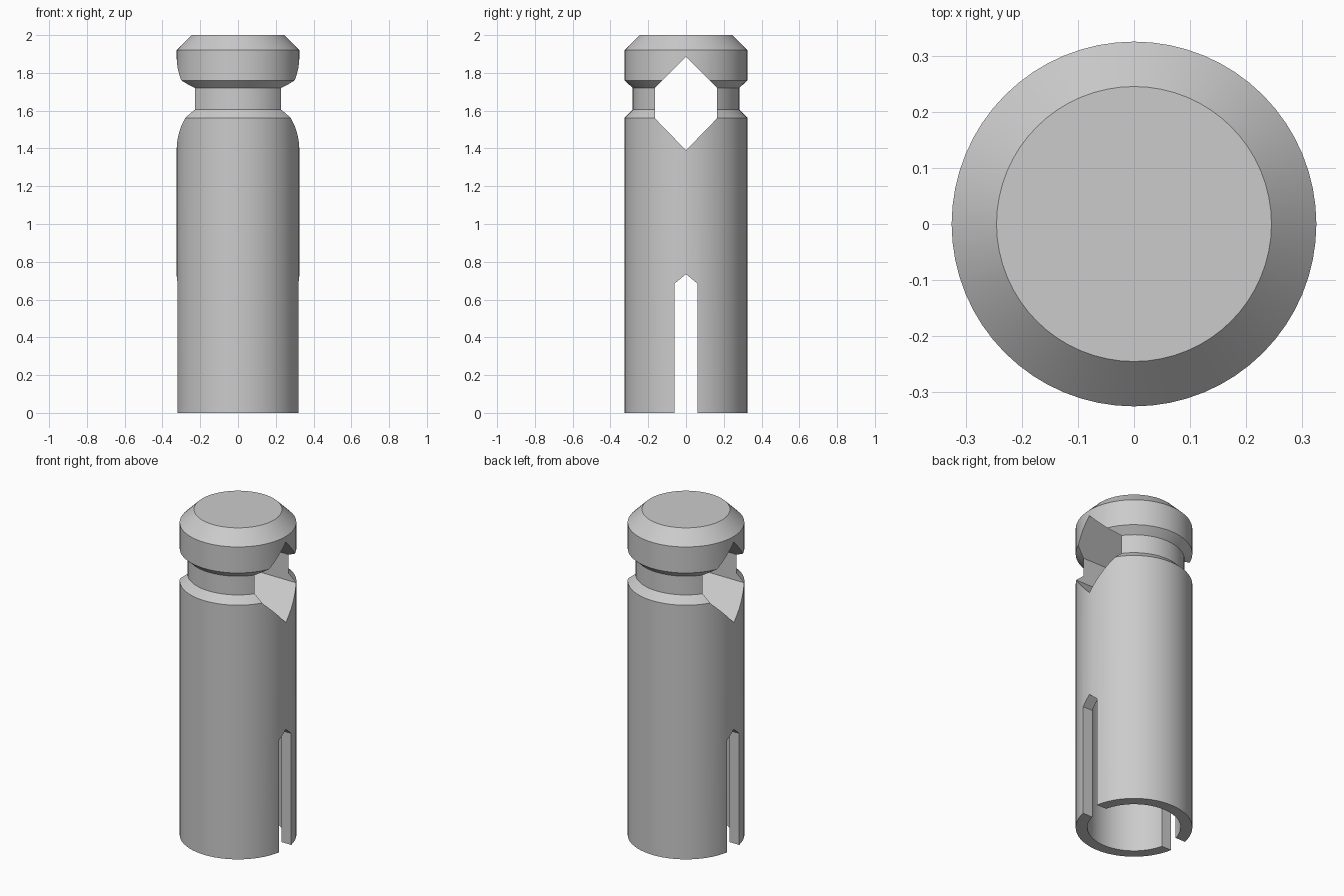
import bpy
import bmesh
from math import pi, radians
from mathutils import Matrix, Vector

if "Cube" in bpy.data.objects:
    bpy.data.objects.remove(bpy.data.objects["Cube"], do_unlink=True)

# Single grey finish
grey = bpy.data.materials.new("plain grey")
grey.use_nodes = True
color = (0.6, 0.6, 0.6, 1)
grey.diffuse_color = color
grey.node_tree.nodes["Principled BSDF"].inputs["Base Color"].default_value = color


def make_object(name, bm):
    bmesh.ops.recalc_face_normals(bm, faces=bm.faces)
    mesh = bpy.data.meshes.new(name)
    bm.to_mesh(mesh)
    bm.free()
    mesh.materials.append(grey)
    obj = bpy.data.objects.new(name, mesh)
    bpy.context.collection.objects.link(obj)
    return obj


def lathe(name, profile, steps=64):
    """Turn a closed (radius, height) profile around the z axis."""
    bm = bmesh.new()
    verts = [bm.verts.new((r, 0, z)) for r, z in profile]
    edges = [bm.edges.new(pair) for pair in zip(verts, verts[1:])]
    bmesh.ops.spin(bm, geom=verts + edges, cent=(0, 0, 0), axis=(0, 0, 1),
                   angle=2 * pi, steps=steps, use_merge=True)
    bmesh.ops.remove_doubles(bm, verts=bm.verts, dist=0.0005)
    return make_object(name, bm)


def cross_prism(name, outline):
    """Extrude a (y, z) outline along x, longer than the pin is wide."""
    bm = bmesh.new()
    face = bm.faces.new([bm.verts.new((-0.5, y, z)) for y, z in outline])
    extruded = bmesh.ops.extrude_face_region(bm, geom=[face])
    moved = [v for v in extruded["geom"] if isinstance(v, bmesh.types.BMVert)]
    bmesh.ops.translate(bm, vec=(1, 0, 0), verts=moved)
    obj = make_object(name, bm)
    obj.hide_render = True
    return obj


# Turned pin: blind bore, shaft, neck groove and chamfered head
pin = lathe("pin_body", [
    (0, 0.9), (0.26, 0.9), (0.26, 0), (0.325, 0), (0.325, 1.562),
    (0.282, 1.605), (0.282, 1.72), (0.325, 1.76), (0.325, 1.92),
    (0.245, 2), (0, 2)])

# Hexagonal cross hole and pointed slot, both running through along x
cutters = [
    cross_prism("cross_hole_cutter", [
        (0, 1.39), (0.165, 1.56), (0.165, 1.72),
        (0, 1.885), (-0.165, 1.72), (-0.165, 1.56)]),
    cross_prism("slot_cutter", [
        (-0.06, -0.1), (0.06, -0.1), (0.06, 0.685),
        (0, 0.735), (-0.06, 0.685)]),
]

bpy.ops.object.select_all(action="DESELECT")
bpy.context.view_layer.objects.active = pin
pin.select_set(True)
for cutter in cutters:
    mod = pin.modifiers.new(cutter.name, "BOOLEAN")
    mod.operation = "DIFFERENCE"
    mod.solver = "EXACT"
    mod.object = cutter
    bpy.ops.object.modifier_apply(modifier=mod.name)
    bpy.data.objects.remove(cutter, do_unlink=True)

bpy.ops.object.shade_smooth_by_angle(angle=radians(25))
